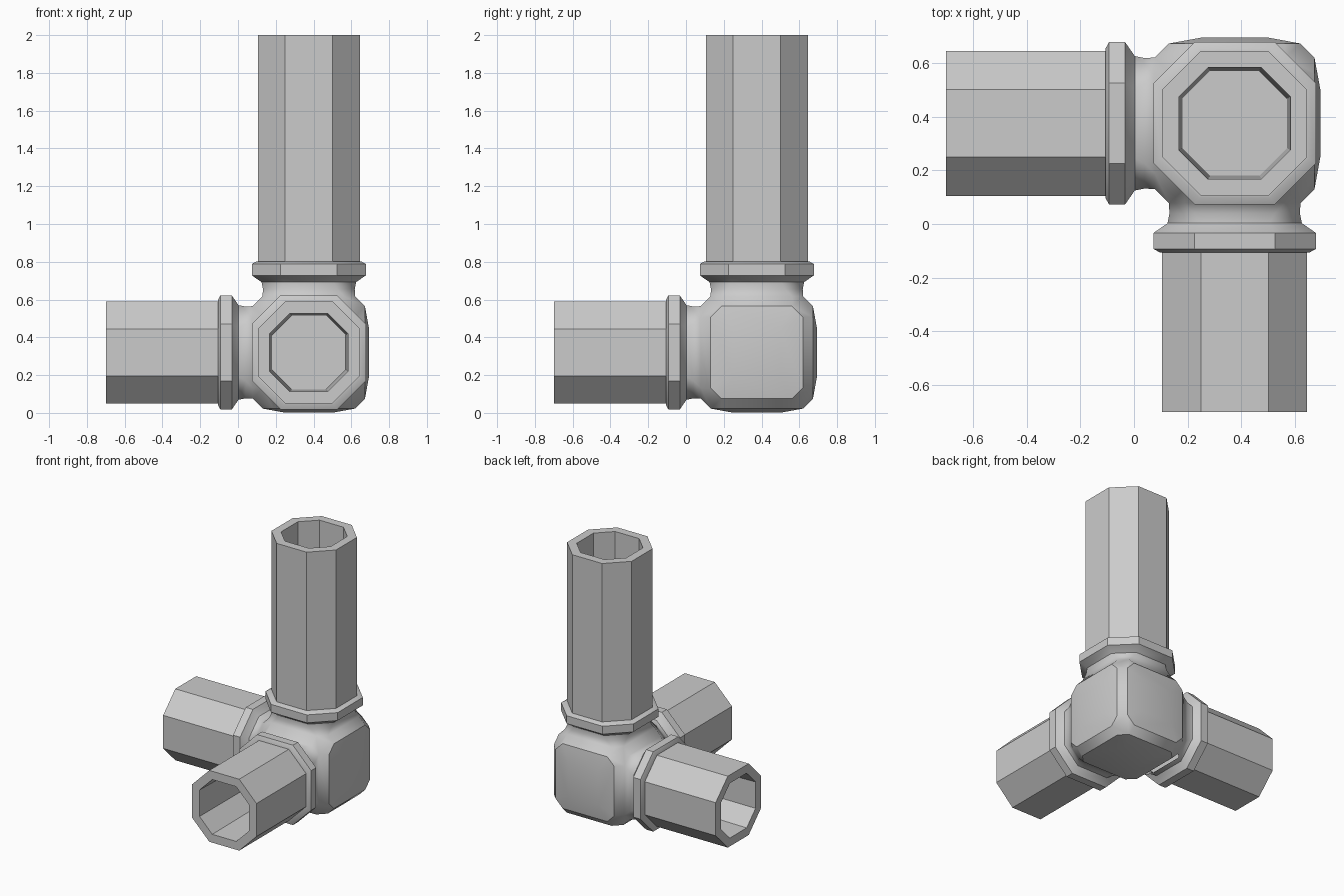
import bpy, bmesh, math
from mathutils import Vector

if "Cube" in bpy.data.objects:
    bpy.data.objects.remove(bpy.data.objects["Cube"])

CENTER = Vector((0.375, 0.375, 0.32))
ARMS = {"left": (0, -1, 1.075), "front": (1, -1, 1.075), "top": (2, 1, 1.68)}
PATCH = (0.297, 0.245, 0.187)   # distance from centre, half width, half flat


def place(axis, sign, w, u, v):
    p = [u, v]
    p.insert(axis, sign * w)
    return Vector(p)


def octagon(axis, sign, w, r, f):
    pts = [(r, -f), (r, f), (f, r), (-f, r), (-r, f), (-r, -f), (-f, -r), (f, -r)]
    return [place(axis, sign, w, u, v) for u, v in pts]


def loft(bm, axis, sign, profile, cap_start=False, cap_end=False):
    rings = [[bm.verts.new(p) for p in octagon(axis, sign, *ring)] for ring in profile]
    for a, b in zip(rings, rings[1:]):
        for i in range(8):
            j = (i + 1) % 8
            bm.faces.new((a[i], a[j], b[j], b[i]))
    if cap_start:
        bm.faces.new(rings[0])
    if cap_end:
        bm.faces.new(rings[-1])


def finish(bm, name, angle=None):
    bmesh.ops.recalc_face_normals(bm, faces=bm.faces)
    mesh = bpy.data.meshes.new(name)
    bm.to_mesh(mesh)
    bm.free()
    obj = bpy.data.objects.new(name, mesh)
    obj.location = CENTER
    bpy.context.collection.objects.link(obj)
    if angle:
        bpy.ops.object.select_all(action='DESELECT')
        obj.select_set(True)
        bpy.context.view_layer.objects.active = obj
        bpy.ops.object.shade_smooth_by_angle(angle=math.radians(angle))
    return obj


# Hub: chamfered block with crowned outer faces
bm = bmesh.new()
for axis, arm_sign, _ in ARMS.values():
    for sign in (-1, 1):
        for p in octagon(axis, sign, *PATCH):
            bm.verts.new(p)
    for u in (-0.125, 0.125):
        for v in (-0.125, 0.125):
            bm.verts.new(place(axis, -arm_sign, 0.319, u, v))
bmesh.ops.convex_hull(bm, input=bm.verts)
bmesh.ops.dissolve_limit(bm, angle_limit=math.radians(1), verts=bm.verts, edges=bm.edges)
bm.normal_update()

# Necks grow out of the three arm sides of the hub
for axis, sign, _ in ARMS.values():
    side = [f for f in bm.faces if f.normal[axis] * sign > 0.99]
    bmesh.ops.delete(bm, geom=side, context='FACES')
    loft(bm, axis, sign, [PATCH, (0.335, 0.243, 0.15), (0.372, 0.25, 0.13)])
bmesh.ops.remove_doubles(bm, verts=bm.verts, dist=0.0005)
for f in bm.faces:
    f.smooth = True
for e in bm.edges:
    for axis, sign, _ in ARMS.values():
        if all(abs(v.co[axis] + sign * PATCH[0]) < 0.001 for v in e.verts):
            e.smooth = False
finish(bm, "corner_hub")

for label, (axis, sign, end) in ARMS.items():
    # Flared collar
    bm = bmesh.new()
    loft(bm, axis, sign, [(0.366, 0.245, 0.128), (0.372, 0.25, 0.13), (0.408, 0.302, 0.15),
                          (0.468, 0.302, 0.15), (0.482, 0.277, 0.132), (0.482, 0.262, 0.12)])
    finish(bm, label + "_collar", 30)
    # Hollow tube with a slightly tapered bore
    bm = bmesh.new()
    loft(bm, axis, sign, [(0.40, 0.27, 0.125), (end, 0.27, 0.125), (end, 0.207, 0.1),
                          (0.41, 0.195, 0.092)], True, True)
    finish(bm, label + "_tube", 30)
